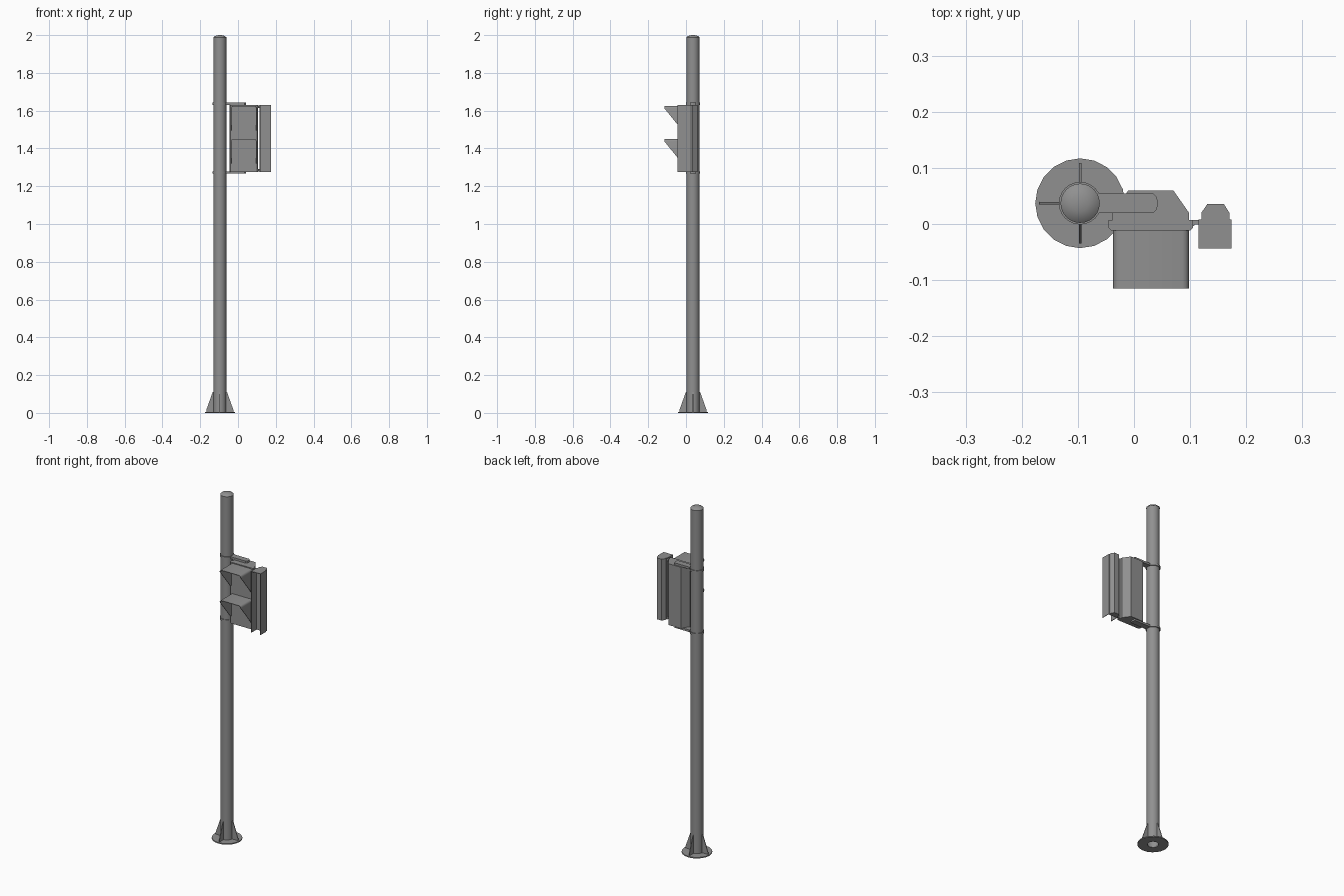
import bpy, bmesh, math
from mathutils import Vector

if "Cube" in bpy.data.objects:
    bpy.data.objects.remove(bpy.data.objects["Cube"])

PX, PY = -0.096, 0.037      # pole axis
Z0, Z1 = 1.276, 1.63        # signal head bottom and top

# Dark grey paint used on every part
paint = bpy.data.materials.new("dark_grey_paint")
paint.diffuse_color = (0.28, 0.28, 0.28, 1)
paint.use_nodes = True
paint.node_tree.nodes["Principled BSDF"].inputs["Base Color"].default_value = paint.diffuse_color


def make(name, bm, smooth=False):
    bmesh.ops.recalc_face_normals(bm, faces=bm.faces)
    me = bpy.data.meshes.new(name)
    bm.to_mesh(me)
    bm.free()
    me.materials.append(paint)
    ob = bpy.data.objects.new(name, me)
    bpy.context.collection.objects.link(ob)
    if smooth:
        bpy.ops.object.select_all(action='DESELECT')
        ob.select_set(True)
        bpy.context.view_layer.objects.active = ob
        bpy.ops.object.shade_smooth_by_angle(angle=math.radians(35))
    return ob


def prism(name, points, offset):
    """Extrude a closed 3D outline along an offset vector."""
    bm = bmesh.new()
    face = bm.faces.new([bm.verts.new(p) for p in points])
    ext = bmesh.ops.extrude_face_region(bm, geom=[face], use_keep_orig=True)
    verts = [v for v in ext['geom'] if isinstance(v, bmesh.types.BMVert)]
    bmesh.ops.translate(bm, verts=verts, vec=Vector(offset))
    return make(name, bm)


def plan(name, outline, z0, z1):
    return prism(name, [(x, y, z0) for x, y in outline], (0, 0, z1 - z0))


def rect(x0, x1, y0, y1):
    return [(x0, y0), (x1, y0), (x1, y1), (x0, y1)]


def lathe(name, profile, sides, closed=False):
    """Revolve (radius, z) points around the pole axis."""
    bm = bmesh.new()
    rings = []
    for r, z in profile:
        if r == 0:
            rings.append([bm.verts.new((PX, PY, z))] * sides)
        else:
            rings.append([bm.verts.new((PX + r * math.cos(2 * math.pi * i / sides),
                                        PY + r * math.sin(2 * math.pi * i / sides), z))
                          for i in range(sides)])
    pairs = list(zip(rings, rings[1:]))
    if closed:
        pairs.append((rings[-1], rings[0]))
    for a, b in pairs:
        for i in range(sides):
            j = (i + 1) % sides
            bm.faces.new(list(dict.fromkeys((a[i], a[j], b[j], b[i]))))
    return make(name, bm, smooth=True)


# Pole with domed cap
lathe("pole", [(0.029, 0), (0.034, 0), (0.034, 1.985)], 24)
lathe("pole_cap", [(0.033, 1.985), (0.035, 1.985), (0.035, 1.988), (0.028, 1.994),
                   (0.015, 1.999), (0, 2.0)], 24)

# Base flange and four gussets
lathe("base_flange", [(0.029, 0), (0.08, 0), (0.08, 0.006), (0.029, 0.006)], 20, closed=True)
for i in range(4):
    a = i * math.pi / 2
    d, s = Vector((math.cos(a), math.sin(a), 0)), Vector((-math.sin(a), math.cos(a), 0))
    c = Vector((PX, PY, 0)) - s * 0.002
    prism(f"base_gusset_{i + 1}",
          [c + d * r + Vector((0, 0, z)) for r, z in
           [(0.032, 0.005), (0.072, 0.005), (0.072, 0.015), (0.038, 0.11), (0.032, 0.11)]],
          s * 0.004)

# Clamp collars and bracket arms, above and below the signal head
arm = [(PX + 0.03, 0.02), (0.035, 0.02), (0.040, 0.025), (0.043, 0.037),
       (0.040, 0.049), (0.035, 0.054), (PX + 0.03, 0.054)]
for label, z in (("upper", 1.630), ("lower", 1.267)):
    lathe(f"{label}_collar", [(0.033, z), (0.038, z), (0.038, z + 0.012), (0.033, z + 0.012)],
          24, closed=True)
    plan(f"{label}_bracket_arm", arm, z, z + 0.012)

# Signal housing: front door plate and tapered back
plan("signal_door", [(-0.040, -0.012), (0.100, -0.012), (0.105, -0.007), (0.105, 0.007),
                     (-0.045, 0.007), (-0.045, -0.007)], Z0, Z1)
plan("signal_housing", [(-0.038, 0.006), (0.098, 0.006), (0.098, 0.020), (0.070, 0.060),
                        (-0.010, 0.060), (-0.038, 0.020)], Z0, Z1)


# Visors: an open hood with rounded upper corners and raked sides
def visor(name, top):
    x0, x1, t, back, tip = -0.037, 0.098, 0.003, -0.011, -0.115
    def arch(o, r):
        pts = [(x0 + o, top - 0.13)]
        for k in range(4):
            a = math.pi - k * math.pi / 6
            pts.append((x0 + o + r + r * math.cos(a), top - o - r + r * math.sin(a)))
        return pts + [(x0 + x1 - x, z) for x, z in reversed(pts)]
    def front_y(z):
        return tip + max(0, top - 0.018 - z) * 0.104 / 0.122
    bm = bmesh.new()
    rows = []
    for o, r in ((0, 0.012), (t, 0.009)):
        for y_back in (True, False):
            rows.append([bm.verts.new((x, back if y_back else min(back - 0.0005, front_y(z)), z))
                         for x, z in arch(o, r)])
    ob, of, ib, i_f = rows
    n = len(ob)
    for a, b in ((ob, of), (of, i_f), (i_f, ib), (ib, ob)):
        for k in range(n - 1):
            bm.faces.new((a[k], a[k + 1], b[k + 1], b[k]))
    for k in (0, n - 1):
        bm.faces.new((ob[k], of[k], i_f[k], ib[k]))
    make(name, bm, smooth=True)


visor("upper_visor", 1.625)
visor("lower_visor", 1.450)

# Side unit: tapered back with an open-bottomed hood in front
plan("side_unit_back", [(0.115, 0.002), (0.174, 0.002), (0.174, 0.008), (0.170, 0.008),
                        (0.170, 0.020), (0.160, 0.036), (0.131, 0.036), (0.120, 0.020),
                        (0.120, 0.008), (0.115, 0.008)], Z0, Z1)
plan("side_hood_left", rect(0.115, 0.118, -0.044, 0.003), Z0, Z1)
plan("side_hood_right", rect(0.171, 0.174, -0.044, 0.003), Z0, Z1)
plan("side_hood_top", rect(0.117, 0.172, -0.044, 0.003), Z1 - 0.003, Z1)

# Links joining the side unit to the housing
for label, z in (("upper", Z1 - 0.015), ("lower", Z0 + 0.003)):
    plan(f"{label}_link", [(0.100, -0.004), (0.106, -0.004), (0.109, -0.001), (0.118, -0.001),
                           (0.118, 0.007), (0.100, 0.007)], z, z + 0.012)
